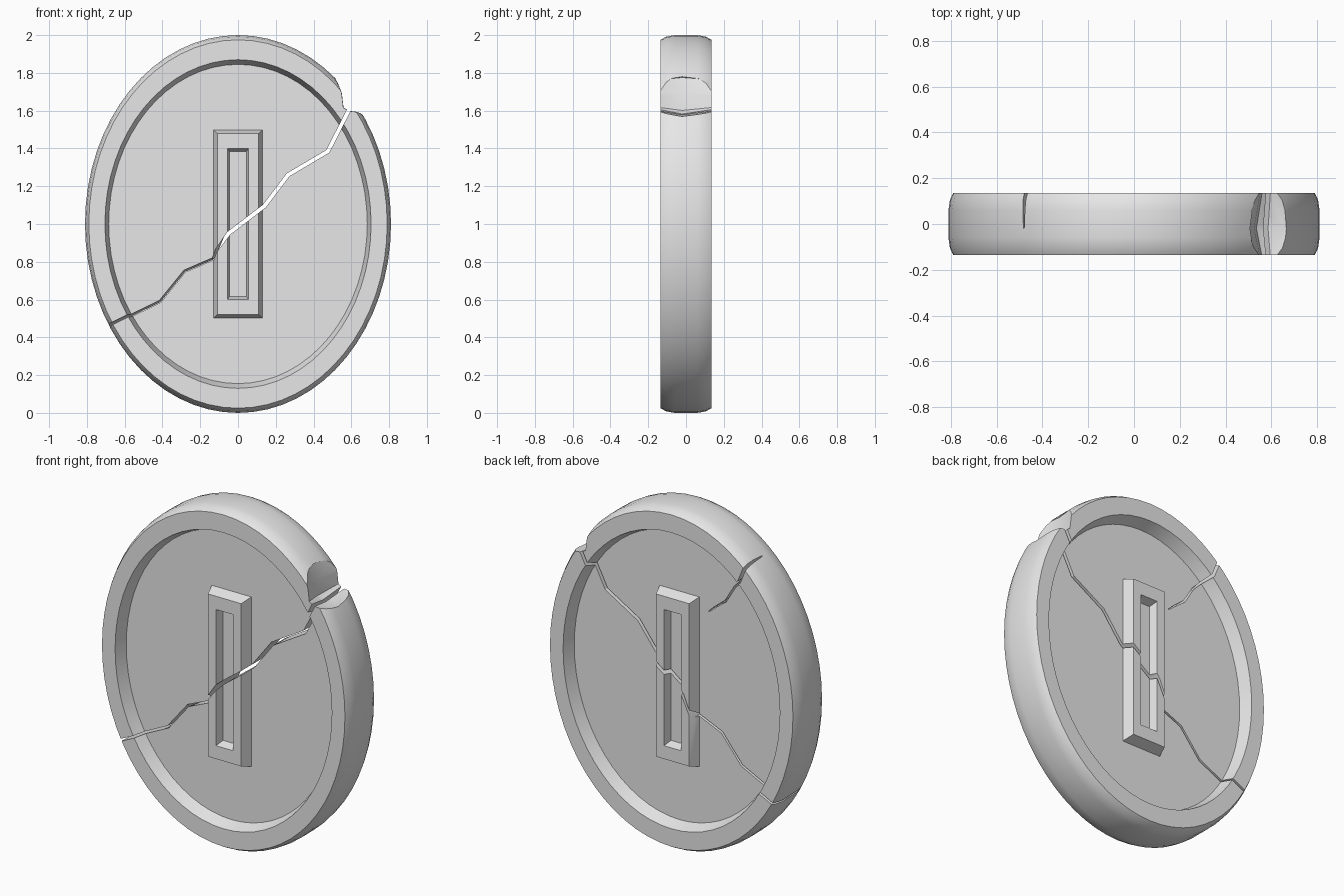
import bpy
import bmesh
from math import cos, sin, pi, radians
from mathutils import Vector

cube = bpy.data.objects.get("Cube")
if cube:
    bpy.data.objects.remove(cube, do_unlink=True)

WIDTH, SEGMENTS = 0.81, 64

stone = bpy.data.materials.new("light grey stone")
stone.use_nodes = True
GREY = (0.8, 0.8, 0.8, 1)
stone.diffuse_color = GREY
stone.node_tree.nodes["Principled BSDF"].inputs["Base Color"].default_value = GREY


def loft(name, rings, triangulate=False):
    """Closed solid skinned over rings of equal point counts."""
    bm = bmesh.new()
    loops = [[bm.verts.new(p) for p in ring] for ring in rings]
    n = len(loops[0])
    for a, b in zip(loops, loops[1:]):
        for i in range(n):
            j = (i + 1) % n
            bm.faces.new((a[i], a[j], b[j], b[i]))
    bm.faces.new(loops[0])
    bm.faces.new(loops[-1])
    if triangulate:
        bmesh.ops.triangulate(bm, faces=bm.faces[:])
    bmesh.ops.recalc_face_normals(bm, faces=bm.faces[:])
    mesh = bpy.data.meshes.new(name)
    bm.to_mesh(mesh)
    bm.free()
    mesh.materials.append(stone)
    obj = bpy.data.objects.new(name, mesh)
    bpy.context.collection.objects.link(obj)
    return obj


def boolean(target, tool, operation):
    mod = target.modifiers.new(operation, 'BOOLEAN')
    mod.operation = operation
    mod.solver = 'EXACT'
    mod.object = tool
    bpy.context.view_layer.objects.active = target
    bpy.ops.object.modifier_apply(modifier=mod.name)
    bpy.data.objects.remove(tool, do_unlink=True)


def mirrored(profile):
    """Front-to-back list of (size, y) from the front half."""
    return profile + [(s, -y) for s, y in reversed(profile)]


def ellipse(scale, y):
    return [(WIDTH * scale * cos(2 * pi * i / SEGMENTS), y,
             1 + scale * sin(2 * pi * i / SEGMENTS)) for i in range(SEGMENTS)]


def rectangle(size, y):
    w, h = size
    return [(sx * w, y, 1 + sz * h) for sx, sz in ((-1, -1), (1, -1), (1, 1), (-1, 1))]


def crack(name, path, front_y, back_y, front_width, back_width, skew):
    """Thin ribbon cutter; widths and skew are functions of x."""
    pts = [Vector((x, 0, z)) for x, z in path]
    rings = []
    for i, p in enumerate(pts):
        along = (pts[min(i + 1, len(pts) - 1)] - pts[max(i - 1, 0)]).normalized()
        side = Vector((-along.z, 0, along.x))
        ring = []
        for y, width, shift in ((front_y, front_width(p.x), 0),
                                (back_y, back_width(p.x), skew(p.x))):
            centre = p + side * shift + Vector((0, y, 0))
            pair = [centre + side * width / 2, centre - side * width / 2]
            ring += pair if y == front_y else pair[::-1]
        rings.append(ring)
    return loft(name, rings, True)


# Oval disc with rounded rim and sunken faces
coin = loft("cracked_coin", [ellipse(s, y) for s, y in mirrored([
    (0.845, -0.06), (0.87, -0.135), (0.975, -0.135), (0.992, -0.105), (1, -0.06)])])

# Upright bar with a slot on both sides
bar = loft("slotted_bar", [rectangle(s, y) for s, y in mirrored([
    ((0.045, 0.385), -0.075), ((0.056, 0.4), -0.125),
    ((0.108, 0.478), -0.125), ((0.13, 0.5), -0.055)])])
boolean(coin, bar, 'UNION')

# Main break running right through
break_path = [(-0.85, 0.4), (-0.66, 0.483), (-0.42, 0.6), (-0.29, 0.76), (-0.14, 0.825),
              (-0.05, 0.95), (0.14, 1.095), (0.265, 1.26), (0.476, 1.385),
              (0.58, 1.59), (0.66, 1.75)]


def break_width(x):
    return 0.013 if x < -0.1 else 0.02


boolean(coin, crack("break_cutter", break_path, -0.2, 0.2, break_width, break_width,
                    lambda x: -0.035 if x < -0.1 else 0), 'DIFFERENCE')

# Chipped notch where the break meets the rim
notch = [(0.525, 1.765), (0.547, 1.69), (0.556, 1.615), (0.585, 1.597),
         (0.66, 1.587), (0.85, 1.6), (0.75, 1.9)]


def notch_ring(scale, y):
    return [(0.69 + (x - 0.69) * scale, y, 1.7 + (z - 1.7) * scale) for x, z in notch]


boolean(coin, loft("notch_cutter", [notch_ring(0.95, -0.16), notch_ring(1.16, -0.02),
                                    notch_ring(0.95, 0.16)], True), 'DIFFERENCE')

# Short hairline crack in the back upper rim
hairline = [(-0.19, 1.43), (-0.3, 1.52), (-0.36, 1.62), (-0.44, 1.7), (-0.48, 1.8), (-0.51, 1.9)]
boolean(coin, crack("hairline_cutter", hairline, -0.02, 0.2,
                    lambda x: 0.004, lambda x: 0.006 if x > -0.2 else 0.024,
                    lambda x: 0), 'DIFFERENCE')

# Smooth rim, crisp edges
bpy.ops.object.select_all(action='DESELECT')
coin.select_set(True)
bpy.context.view_layer.objects.active = coin
bpy.ops.object.shade_smooth_by_angle(angle=radians(28))
